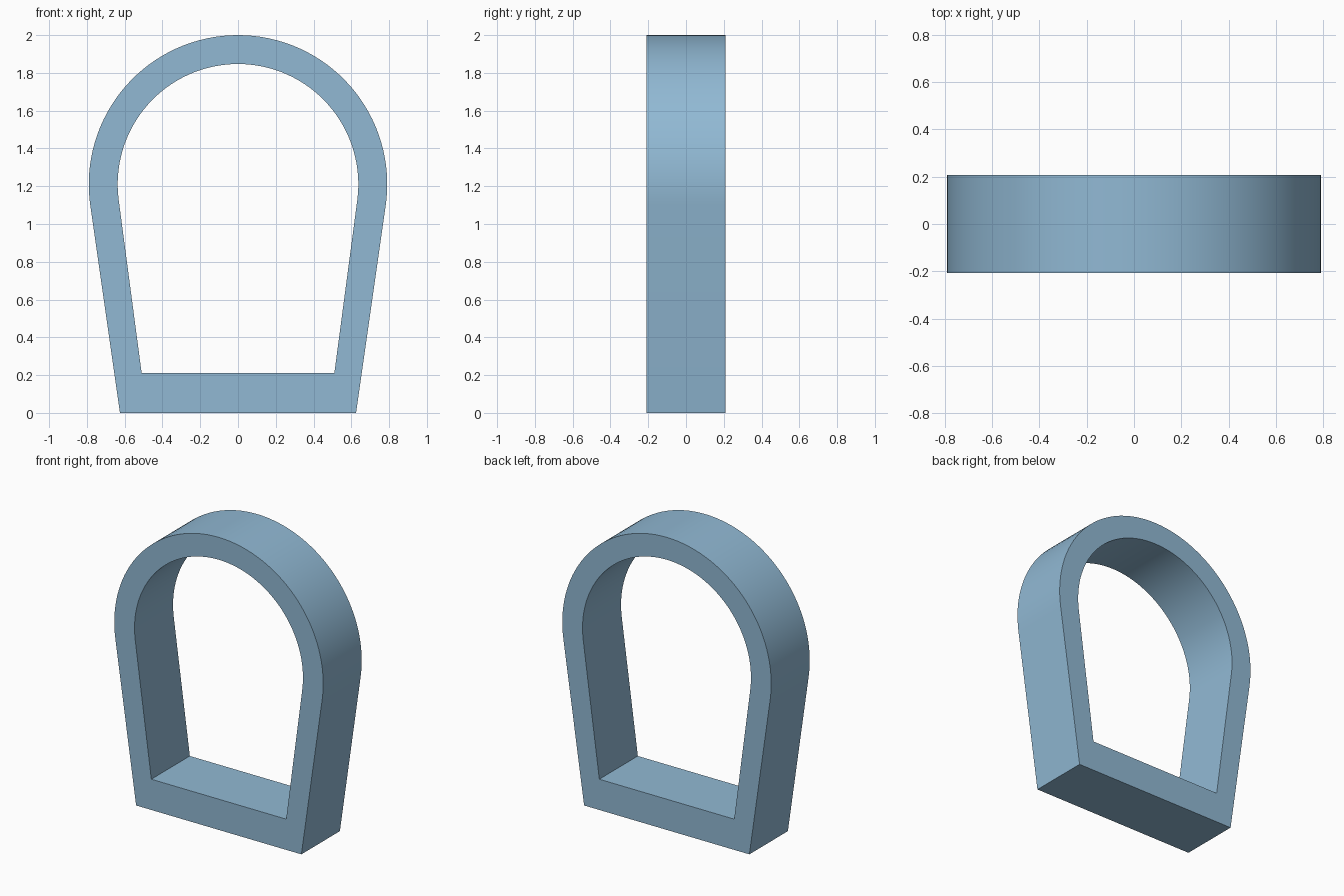
import bpy, bmesh, math

if "Cube" in bpy.data.objects:
    bpy.data.objects.remove(bpy.data.objects["Cube"])

HALF_DEPTH = 0.208
CENTRE_Z = 1.21
SEGMENTS = 64

blue = bpy.data.materials.new("soft_blue")
blue.diffuse_color = (0.283, 0.485, 0.658, 1.0)
blue.use_nodes = True
blue.node_tree.nodes["Principled BSDF"].inputs["Base Color"].default_value = blue.diffuse_color


def arch_outline(radius, foot_x, foot_z):
    """Arc with straight legs running tangentially down to the two feet."""
    dz = CENTRE_Z - foot_z
    tilt = math.atan2(dz, foot_x) - math.acos(radius / math.hypot(foot_x, dz))
    pts = [(foot_x, foot_z)]
    for i in range(SEGMENTS + 1):
        a = -tilt + (math.pi + 2 * tilt) * i / SEGMENTS
        pts.append((radius * math.cos(a), CENTRE_Z + radius * math.sin(a)))
    return pts + [(-foot_x, foot_z)]


outer = arch_outline(0.79, 0.625, 0.0)
inner = arch_outline(0.637, 0.51, 0.21)

# Frame: two matching outlines joined on the front, back, outside and inside
bm = bmesh.new()
of, ob, nf, nb = ([bm.verts.new((x, y, z)) for x, z in line]
                  for line, y in ((outer, -HALF_DEPTH), (outer, HALF_DEPTH),
                                  (inner, -HALF_DEPTH), (inner, HALF_DEPTH)))
n = len(outer)
for i in range(n):
    j = (i + 1) % n
    for a, b in ((of, nf), (nf, nb), (nb, ob), (ob, of)):
        bm.faces.new((a[i], a[j], b[j], b[i]))
bmesh.ops.recalc_face_normals(bm, faces=bm.faces)

mesh = bpy.data.meshes.new("arched_frame")
bm.to_mesh(mesh)
bm.free()
mesh.materials.append(blue)
frame = bpy.data.objects.new("arched_frame", mesh)
bpy.context.collection.objects.link(frame)

# Smooth arch with crisp rims and bottom corners
bpy.context.view_layer.objects.active = frame
frame.select_set(True)
bpy.ops.object.shade_smooth_by_angle(angle=math.radians(30))
